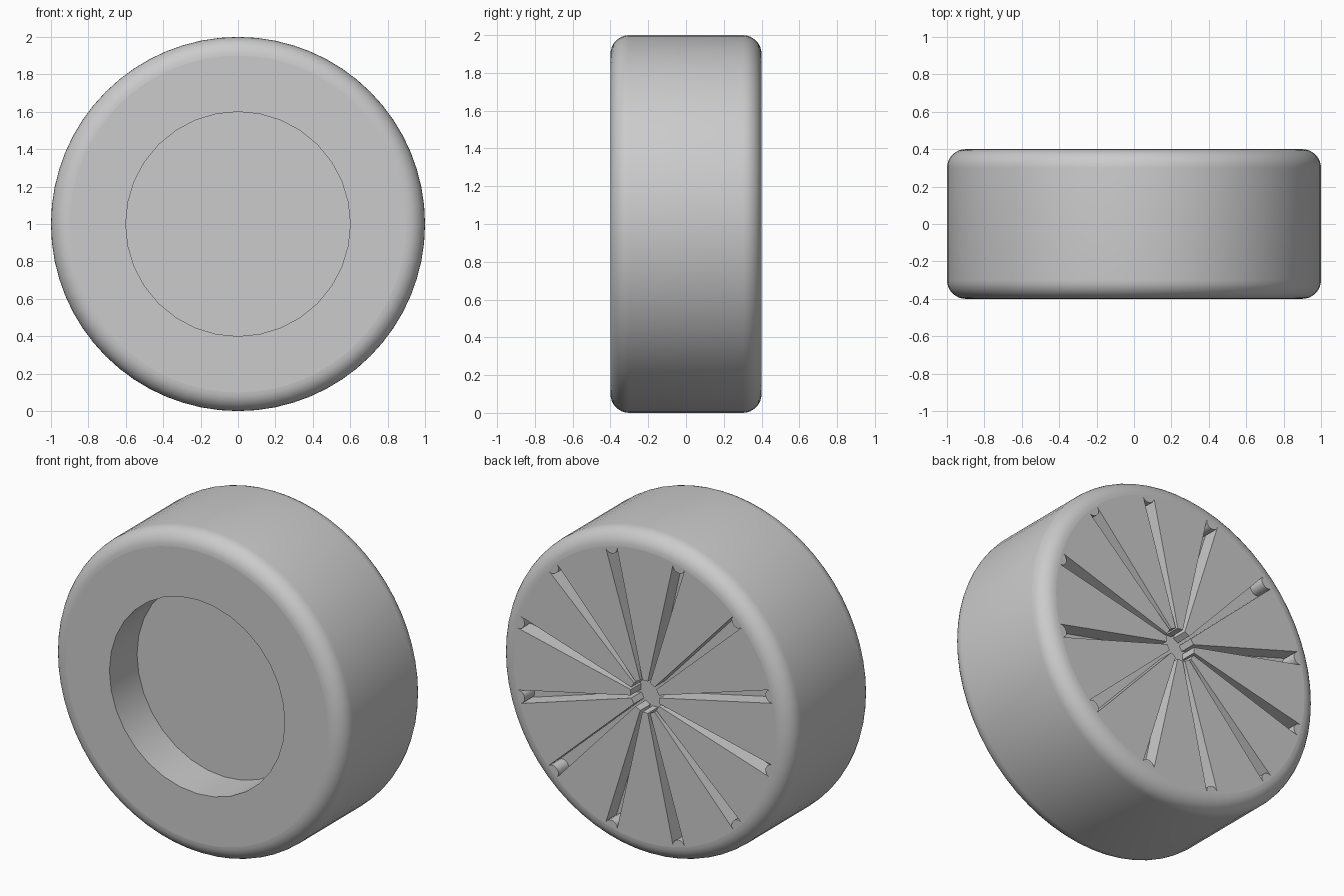
import bpy, bmesh
from math import sin, cos, pi, radians

cube = bpy.data.objects.get("Cube")
if cube:
    bpy.data.objects.remove(cube, do_unlink=True)

RADIUS, HALF_WIDTH, ROUND = 1.0, 0.4, 0.1
RECESS_RADIUS, RECESS_DEPTH = 0.6, 0.27
SPOKES, GROOVE_DEPTH = 12, 0.1
HUB_RADIUS = 0.1

grey = bpy.data.materials.new("plain grey")
grey.use_nodes = True
colour = (0.6, 0.6, 0.6, 1)
grey.diffuse_color = colour
grey.node_tree.nodes["Principled BSDF"].inputs["Base Color"].default_value = colour


def make_object(name, bm):
    bmesh.ops.recalc_face_normals(bm, faces=bm.faces)
    mesh = bpy.data.meshes.new(name)
    bm.to_mesh(mesh)
    bm.free()
    mesh.materials.append(grey)
    obj = bpy.data.objects.new(name, mesh)
    bpy.context.collection.objects.link(obj)
    return obj


def circle(radius, count):
    return [(radius * cos(2 * pi * i / count), radius * sin(2 * pi * i / count))
            for i in range(count)]


def prism(name, outline, y0, y1):
    """Extrude an (x, z) outline along y, centred on the wheel axis."""
    bm = bmesh.new()
    rings = [[bm.verts.new((x, y, z + RADIUS)) for x, z in outline] for y in (y0, y1)]
    bm.faces.new(rings[0])
    bm.faces.new(rings[1])
    for i in range(len(outline)):
        j = (i + 1) % len(outline)
        bm.faces.new((rings[0][i], rings[0][j], rings[1][j], rings[1][i]))
    return make_object(name, bm)


def cut(target, cutter):
    cutter.hide_render = True
    mod = target.modifiers.new(cutter.name, "BOOLEAN")
    mod.operation, mod.solver, mod.object = "DIFFERENCE", "EXACT", cutter
    bpy.context.view_layer.objects.active = target
    bpy.ops.object.modifier_apply(modifier=mod.name)
    bpy.data.objects.remove(cutter, do_unlink=True)


# Wheel body: rounded profile turned about the axle
bm = bmesh.new()
rings = []
steps = 8
for side in (-1, 1):
    for i in range(steps + 1):
        a = pi / 2 * (i if side < 0 else steps - i) / steps
        r = RADIUS - ROUND + ROUND * sin(a)
        y = side * (HALF_WIDTH - ROUND + ROUND * cos(a))
        rings.append([bm.verts.new((x, y, z + RADIUS)) for x, z in circle(r, 64)])
for a, b in zip(rings, rings[1:]):
    for i in range(len(a)):
        j = (i + 1) % len(a)
        bm.faces.new((a[i], a[j], b[j], b[i]))
bm.faces.new(rings[0])
bm.faces.new(rings[-1])
wheel = make_object("wheel", bm)

# Round recess in the front
cut(wheel, prism("front_recess", circle(RECESS_RADIUS, 32),
                 -HALF_WIDTH - 0.1, -HALF_WIDTH + RECESS_DEPTH))

# Hub hole and tapering radial grooves in the back, as one star outline
star = []
for k in range(SPOKES):
    angle = 2 * pi * (k + 0.5) / SPOKES
    points = [(HUB_RADIUS, -0.008)]
    for i in range(-3, 4):
        a = pi / 6 * i
        points.append((0.89 - 0.035 * cos(a), 0.04 * sin(a)))
    points.append((HUB_RADIUS, 0.008))
    star += [(r * cos(angle) - t * sin(angle), r * sin(angle) + t * cos(angle))
             for r, t in points]
cut(wheel, prism("back_grooves", star, HALF_WIDTH - GROOVE_DEPTH, HALF_WIDTH + 0.1))

# Smooth tread and shoulders, flat side faces
bpy.ops.object.select_all(action="DESELECT")
wheel.select_set(True)
bpy.context.view_layer.objects.active = wheel
bpy.ops.object.shade_smooth_by_angle(angle=radians(31))
for face in wheel.data.polygons:
    if abs(face.normal.y) > 0.999:
        face.use_smooth = False
